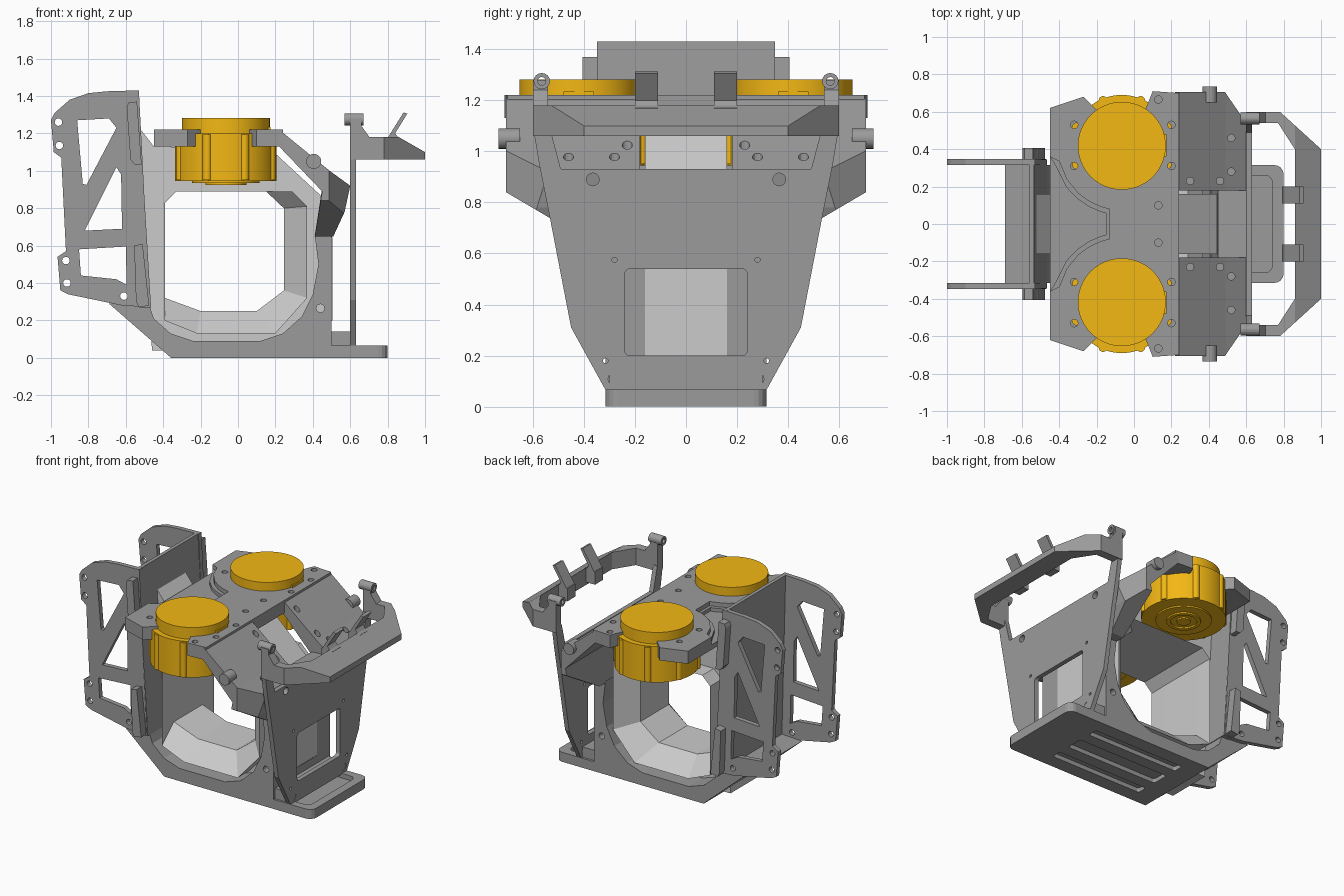
import bpy, bmesh, math
from mathutils import Matrix

if "Cube" in bpy.data.objects:
    bpy.data.objects.remove(bpy.data.objects["Cube"])

AXES = {'z': Matrix.Identity(4),
        'y': Matrix(((1, 0, 0, 0), (0, 0, -1, 0), (0, 1, 0, 0), (0, 0, 0, 1))),
        'x': Matrix(((0, 0, 1, 0), (1, 0, 0, 0), (0, 1, 0, 0), (0, 0, 0, 1)))}

def material(name, rgb):
    m = bpy.data.materials.new(name)
    m.diffuse_color = (*rgb, 1)
    m.use_nodes = True
    m.node_tree.nodes["Principled BSDF"].inputs["Base Color"].default_value = m.diffuse_color
    return m

ORANGE = material("orange", (0.9, 0.48, 0.007))
GREY = material("dark_grey", (0.33, 0.33, 0.33))
LIGHT = None  # the inner ring keeps the plain default grey

def circ(x, y, r, n=16):
    return [(x + r * math.cos(2 * math.pi * i / n), y + r * math.sin(2 * math.pi * i / n)) for i in range(n)]

def rect(x0, y0, x1, y1, c=0.0):
    if not c:
        return [(x0, y0), (x1, y0), (x1, y1), (x0, y1)]
    corners = [(x1 - c, y0 + c, 270), (x1 - c, y1 - c, 0), (x0 + c, y1 - c, 90), (x0 + c, y0 + c, 180)]
    return [(x + c * math.cos(math.radians(a + d)), y + c * math.sin(math.radians(a + d)))
            for x, y, a in corners for d in (0, 22.5, 45, 67.5, 90)]

def sym(half):
    """Close a half outline by mirroring its first coordinate."""
    return half + [(-a, b) for a, b in reversed(half)]

def sym_y(half):
    return half + [(x, -y) for x, y in reversed(half)]

def add_mesh(name, bm, mat=None):
    me = bpy.data.meshes.new(name)
    bm.to_mesh(me)
    bm.free()
    ob = bpy.data.objects.new(name, me)
    bpy.context.collection.objects.link(ob)
    if mat:
        me.materials.append(mat)
    return ob

def evaluated_mesh(ob):
    bpy.context.view_layer.update()
    return bpy.data.meshes.new_from_object(ob.evaluated_get(bpy.context.evaluated_depsgraph_get()))

def prism(name, axis, a, b, outline, holes=(), mat=GREY, cuts=()):
    """Extrude an outline with holes from a to b along an axis, then trim by planes."""
    cu = bpy.data.curves.new(name, 'CURVE')
    cu.dimensions, cu.fill_mode, cu.extrude = '2D', 'BOTH', (b - a) / 2
    for pts in [outline, *holes]:
        s = cu.splines.new('POLY')
        s.points.add(len(pts) - 1)
        s.use_cyclic_u = True
        for p, q in zip(s.points, pts):
            p.co = (*q, 0, 1)
    tmp = bpy.data.objects.new(name, cu)
    bpy.context.collection.objects.link(tmp)
    me = evaluated_mesh(tmp)
    bpy.data.objects.remove(tmp)
    bm = bmesh.new()
    bm.from_mesh(me)
    bmesh.ops.remove_doubles(bm, verts=bm.verts, dist=1e-5)
    mid = (a + b) / 2 * (-1 if axis == 'y' else 1)
    bm.transform(AXES[axis] @ Matrix.Translation((0, 0, mid)))
    for co, no in cuts:
        r = bmesh.ops.bisect_plane(bm, geom=bm.verts[:] + bm.edges[:] + bm.faces[:],
                                   plane_co=co, plane_no=no, clear_outer=True)
        bmesh.ops.holes_fill(bm, edges=[e for e in r['geom_cut'] if isinstance(e, bmesh.types.BMEdge)])
    bmesh.ops.recalc_face_normals(bm, faces=bm.faces)
    for f in bm.faces:
        f.smooth = False
    return add_mesh(name, bm, mat)

def mirror_y(ob):
    bm = bmesh.new()
    bm.from_mesh(ob.data)
    bm.transform(Matrix.Scale(-1, 4, (0, 1, 0)))
    bmesh.ops.reverse_faces(bm, faces=bm.faces)
    return add_mesh(ob.name + "_mirrored", bm, ob.data.materials[0])

def cyl(name, axis, c, r, a, b, n=48, mat=GREY):
    ob = prism(name, axis, a, b, circ(*c, r, n), mat=mat)
    bpy.ops.object.select_all(action='DESELECT')
    ob.select_set(True)
    bpy.context.view_layer.objects.active = ob
    bpy.ops.object.shade_smooth_by_angle(angle=math.radians(30))
    return ob

# Base plate with underside slots and rimmed front tray, and the lower U-shaped frame
base = [p for p in rect(-0.38, -0.315, 0.8, 0.315, 0.05) if p[0] > 0] 
base = sorted(base, key=lambda p: math.atan2(p[1], p[0] - 0.5)) + [(-0.36, 0.315), (-0.36, -0.315)]
prism("base_plate", 'z', 0, 0.035, base,
      [rect(-0.22, y - w, 0.5, y + w, 0.015) for y, w in ((-0.18, 0.035), (0, 0.06), (0.18, 0.035))])
prism("base_rim", 'z', 0.03, 0.067, [(max(x, 0.4), y) for x, y in base], [rect(0.45, -0.26, 0.74, 0.26, 0.04)])
prism("base_rim_block", 'x', 0.5, 0.63, rect(-0.3, 0.06, 0.3, 0.14))
prism("lower_frame", 'y', -0.315, 0.315,
      [(-0.69, 0.29), (-0.36, 0.002), (-0.33, 0.03), (0.5, 0.03), (0.5, 0.66), (0.41, 0.66), (0.43, 0.5),
       (0.4, 0.34), (0.34, 0.22), (0.24, 0.13), (0.12, 0.09), (-0.24, 0.09), (-0.36, 0.13), (-0.45, 0.21),
       (-0.48, 0.3)], [circ(0.44, 0.265, 0.022)])

# Light inner ring and its funnel-shaped faces
small = [(-0.39, 0.32), (-0.2, 0.25), (0.1, 0.25), (0.245, 0.36), (0.245, 0.8), (0.15, 0.89),
         (-0.33, 0.89), (-0.39, 0.83)]
large = [(-0.392, 0.2), (-0.22, 0.13), (0.2, 0.13), (0.37, 0.32), (0.37, 0.81), (0.29, 0.89),
         (-0.33, 0.89), (-0.392, 0.83)]
prism("inner_ring", 'y', -0.16, 0.16,
      [(-0.46, 0.04), (-0.39, 0.04), (0.42, 0.1), (0.505, 0.2), (0.505, 0.64), (0.44, 0.87),
       (0.17, 1.12), (-0.45, 1.13), (-0.52, 1.22)], [small], LIGHT)
for s in (-1, 1):
    bm = bmesh.new()
    loops = [[bm.verts.new((x, s * y, z)) for x, z in pts]
             for pts, y in ((small, 0.16), (large, 0.29), (large, 0.16))]
    for p, q in zip(loops, loops[1:]):
        for i in range(8):
            j = (i + 1) % 8
            bm.faces.new((p[i], p[j], q[j], q[i]))
    bmesh.ops.recalc_face_normals(bm, faces=bm.faces)
    add_mesh("ring_funnel", bm, LIGHT)

# Rear panel, rear side plates and mounting bosses
prism("rear_panel", 'y', -0.345, 0.345, [(-0.56, 1.43), (-0.535, 1.43), (-0.465, 0.27), (-0.53, 0.27)])
bolts = [(-0.96, 1.26), (-0.955, 1.135), (-0.92, 0.52), (-0.915, 0.4), (-0.61, 0.33)]
mirror_y(prism("rear_side_plate", 'y', 0.315, 0.348,
      [(-0.53, 1.43), (-0.7, 1.425), (-0.8, 1.415), (-0.9, 1.38), (-0.98, 1.31), (-1, 1.27), (-0.985, 1.1),
       (-0.945, 1.07), (-0.92, 0.57), (-0.965, 0.54), (-0.95, 0.36), (-0.91, 0.34), (-0.62, 0.28), (-0.47, 0.27)],
      [[(-0.86, 1.27), (-0.69, 1.28), (-0.65, 1.23), (-0.81, 0.925), (-0.83, 0.93)],
       [(-0.65, 1.02), (-0.625, 0.98), (-0.62, 0.69), (-0.82, 0.68)],
       [(-0.85, 0.58), (-0.6, 0.595), (-0.595, 0.39), (-0.65, 0.42), (-0.84, 0.44)]]
      + [circ(*b, 0.02) for b in bolts]))
for pts in ([(-0.595, 1.34), (-0.585, 1.365), (-0.54, 1.37), (-0.515, 1.03), (-0.55, 1.03), (-0.575, 1.06)],
            [(-0.555, 0.6), (-0.51, 0.61), (-0.475, 0.28), (-0.53, 0.27), (-0.545, 0.3)]):
    mirror_y(prism("rear_boss", 'y', 0.34, 0.405, pts))

# Top plate: full lower layer, upper layer with the curved rear pocket
MX, MY = -0.065, 0.418
side = [(0.24, 0.7), (0.1, 0.71), (0.06, 0.61), (-0.2, 0.61), (-0.27, 0.68), (-0.45, 0.62)]
pocket = [[(x, MY - math.sqrt(r * r - (x - MX) ** 2)) for x in (-0.4 + d, -0.36, -0.3, -0.24, -0.18, -0.13 + d)]
          for r, d in ((0.345, 0), (0.37, -0.02))]
screws = [(0.13, 0.1), (-0.32, 0.53), (-0.32, 0.31), (0.2, 0.53), (0.2, 0.31), (0.13, 0.665)]
prism("top_plate_lower", 'z', 1.13, 1.165, sym_y(side))
for z, arc in ((1.19, pocket[1]), (1.22, pocket[0])):
    prism("top_plate_layer", 'z', z - 0.03, z, sym_y(side + [(-0.45, 0.36)] + arc),
          [circ(x, s * y, 0.02) for x, y in screws for s in (1, -1)])

# Sloping front skirt with clipped corners and screw holes, its lower centre and side pegs
slope = [(0.22, 1.22), (0.49, 1.0), (0.6, 0.92), (0.57, 0.78), (0.51, 0.65), (0.41, 0.65), (0.45, 0.89), (0.22, 1.13)]
skirt = prism("front_skirt", 'y', 0.18, 0.705, slope,
              cuts=[((0.49, 0.7, 0), (0.16, 0.11, 0)), ((0, 0.705, 0.84), (0, 0.1, -0.17))])
for x, y in ((0.3, 0.23), (0.46, 0.23), (0.52, 0.28), (0.52, 0.46)):
    z = 1.22 - (x - 0.22) * 0.815
    cutter = prism("screw_cutter", 'z', z - 0.05, z + 0.1, circ(x, y, 0.02, 12))
    mod = skirt.modifiers.new("hole", 'BOOLEAN')
    mod.object, mod.operation, mod.solver = cutter, 'DIFFERENCE', 'EXACT'
    skirt.data = evaluated_mesh(skirt)
    skirt.modifiers.clear()
    bpy.data.objects.remove(cutter)
mirror_y(skirt)
prism("skirt_centre", 'y', -0.185, 0.185, [(0.45, 0.91), (0.6, 0.92), (0.57, 0.78), (0.51, 0.65), (0.41, 0.65)])
mirror_y(cyl("side_peg", 'y', (0.405, 1.05), 0.04, 0.65, 0.735, 24))

# Tapered front panel with window and screw holes
prism("front_panel", 'x', 0.6, 0.632,
      sym([(0.315, 0.065), (0.45, 0.31), (0.535, 0.75), (0.575, 0.95), (0.6, 1.1), (0.535, 1.1), (0.49, 0.93)]),
      [rect(-0.24, 0.2, 0.24, 0.54, 0.02)]
      + [circ(s * y, z, r) for s in (1, -1) for y, z, r in
         ((0.365, 0.89, 0.025), (0.28, 0.575, 0.01), (0.315, 0.18, 0.01), (0.28, 0.108, 0.025))])

# Front guard: ring rail with sloping front, posts and tilted clips
rail = [(0.6, 0.6), (0.78, 0.6), (1, 0.4)]
inner = [(0.86, 0.4), (0.77, 0.54), (0.6, 0.54)]
prism("guard_rail", 'z', 1.06, 1.18,
      sym_y(rail) + [(x, -y) for x, y in reversed(inner)] + inner,
      cuts=[((0.86, 0, 1.18), (0.08, 0, 0.14))])
mirror_y(prism("guard_post", 'y', 0.54, 0.6, [(0.6, 1.06), (0.73, 1.06), (0.71, 1.17), (0.66, 1.24), (0.66, 1.28), (0.6, 1.28)]))
mirror_y(prism("post_socket", 'x', 0.57, 0.67, circ(0.565, 1.275, 0.032), [circ(0.565, 1.275, 0.016)]))
mirror_y(prism("guard_clip", 'y', 0.11, 0.2, [(0.79, 1.16), (0.87, 1.16), (0.84, 1.2), (0.905, 1.305), (0.885, 1.312), (0.815, 1.2)]))
mirror_y(prism("clip_foot", 'y', 0.11, 0.2, rect(0.79, 1.08, 0.88, 1.17)))

# Hip motors: body, lugs, cover disc, stepped underside hub and connector
motor = [("motor_body", 0.272, 0.945, 1.2), ("motor_cover", 0.235, 1.19, 1.282), ("motor_hub", 0.18, 0.935, 0.95)]
for name, r, a, b in motor:
    mirror_y(cyl(name, 'z', (MX, MY), r, a, b, 64, ORANGE))
mirror_y(prism("hub_ring", 'z', 0.925, 0.94, circ(MX, MY, 0.11, 48), [circ(MX, MY, 0.085, 48)], ORANGE))
mirror_y(cyl("hub_centre", 'z', (MX, MY), 0.045, 0.925, 0.94, 32, ORANGE))
for k in range(8):
    t = math.radians(22.5 + 45 * k)
    c = (MX + 0.262 * math.cos(t), MY + 0.262 * math.sin(t))
    mirror_y(cyl("motor_lug", 'z', c, 0.024, 0.95, 1.195, 16, ORANGE))
mirror_y(prism("motor_connector", 'z', 1.2, 1.235, rect(0.15, 0.36, 0.175, 0.48), mat=ORANGE))
